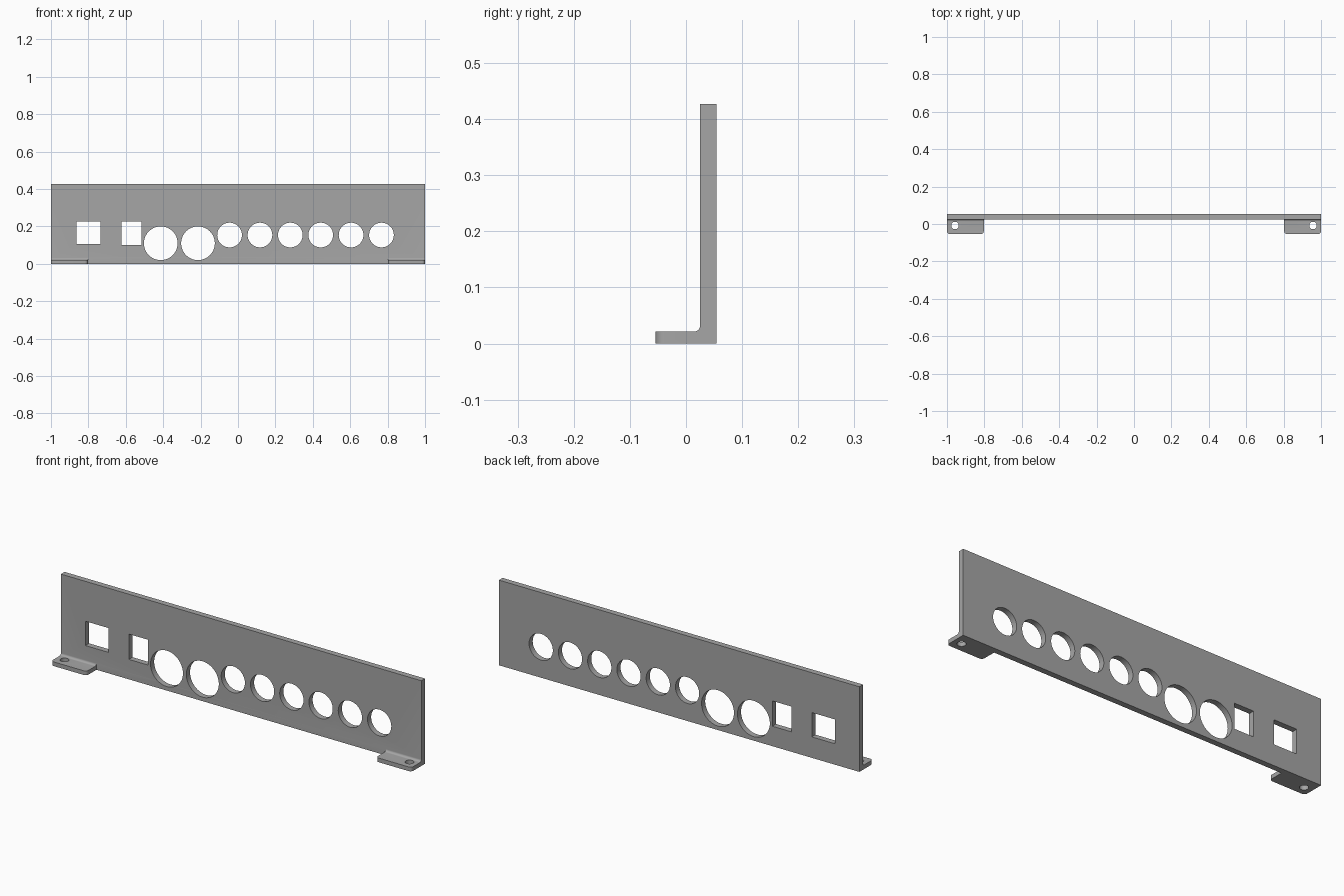
import bpy, bmesh, math
from mathutils import Matrix, Vector

cube = bpy.data.objects.get("Cube")
if cube:
    bpy.data.objects.remove(cube, do_unlink=True)

metal = bpy.data.materials.new("grey metal")
metal.use_nodes = True
grey = (0.38, 0.38, 0.38, 1)
metal.diffuse_color = grey
metal.node_tree.nodes["Principled BSDF"].inputs["Base Color"].default_value = grey

BACK, FACE, FRONT = 0.054, 0.025, -0.054
HEIGHT, TAB_T, TAB_X = 0.427, 0.021, 0.803
FILLET = 0.011


def add_object(name, bm):
    bmesh.ops.recalc_face_normals(bm, faces=bm.faces)
    mesh = bpy.data.meshes.new(name)
    bm.to_mesh(mesh)
    bm.free()
    mesh.materials.append(metal)
    ob = bpy.data.objects.new(name, mesh)
    bpy.context.collection.objects.link(ob)
    return ob


def add_box(bm, x0, x1, y0, y1, z0, z1):
    size = Matrix.Diagonal((x1 - x0, y1 - y0, z1 - z0, 1))
    mid = Matrix.Translation(((x0 + x1) / 2, (y0 + y1) / 2, (z0 + z1) / 2))
    bmesh.ops.create_cube(bm, size=1, matrix=mid @ size)


def add_cylinder(bm, centre, radius, depth, turn=0):
    place = Matrix.Translation(centre) @ Matrix.Rotation(turn, 4, "X")
    bmesh.ops.create_cone(bm, cap_ends=True, segments=64, radius1=radius,
                          radius2=radius, depth=depth, matrix=place)


# L-shaped bracket section with an inner fillet, swept across the width
section = [(FRONT, 0), (BACK, 0), (BACK, HEIGHT), (FACE, HEIGHT)]
for i in range(9):
    a = math.pi / 2 * i / 8
    section.append((FACE - FILLET * (1 - math.cos(a)),
                    TAB_T + FILLET * (1 - math.sin(a))))
section.append((FRONT, TAB_T))
bm = bmesh.new()
profile = bm.faces.new([bm.verts.new((-1, y, z)) for y, z in section])
swept = bmesh.ops.extrude_face_region(bm, geom=[profile])["geom"]
bmesh.ops.translate(bm, vec=Vector((2, 0, 0)),
                    verts=[v for v in swept if isinstance(v, bmesh.types.BMVert)])
panel = add_object("mounting_panel", bm)

# Cutter: lip between the tabs, sockets, round ports and screw holes
bm = bmesh.new()
add_box(bm, -TAB_X, TAB_X, -0.2, FACE, -0.1, 0.6)
for x0, x1, z0, z1 in ((-0.864, -0.736, 0.105, 0.227),
                       (-0.623, -0.517, 0.1, 0.227)):
    add_box(bm, x0, x1, 0, 0.1, z0, z1)
for x in (-0.413, -0.214):
    add_cylinder(bm, (x, 0.05, 0.11), 0.09, 0.1, math.pi / 2)
for i in range(6):
    add_cylinder(bm, (-0.045 + 0.1624 * i, 0.05, 0.154), 0.066, 0.1, math.pi / 2)
for side in (-1, 1):
    add_cylinder(bm, (side * 0.957, -0.008, 0), 0.02, 0.1)
cutter = add_object("opening_cutter", bm)
cutter.hide_render = True

cut = panel.modifiers.new("openings", "BOOLEAN")
cut.operation = "DIFFERENCE"
cut.solver = "EXACT"
cut.use_self = True
cut.object = cutter
bpy.context.view_layer.objects.active = panel
panel.select_set(True)
bpy.ops.object.modifier_apply(modifier=cut.name)
bpy.data.objects.remove(cutter, do_unlink=True)

# Round the front corners of the tabs
bm = bmesh.new()
bm.from_mesh(panel.data)
corners = [e for e in bm.edges
           if all(abs(v.co.y - FRONT) < 0.001 for v in e.verts)
           and abs(e.verts[0].co.z - e.verts[1].co.z) > 0.01]
bmesh.ops.bevel(bm, geom=corners, offset=0.016, segments=6, profile=0.5,
                affect="EDGES")
bm.to_mesh(panel.data)
bm.free()

bpy.ops.object.shade_smooth_by_angle(angle=math.radians(30))
